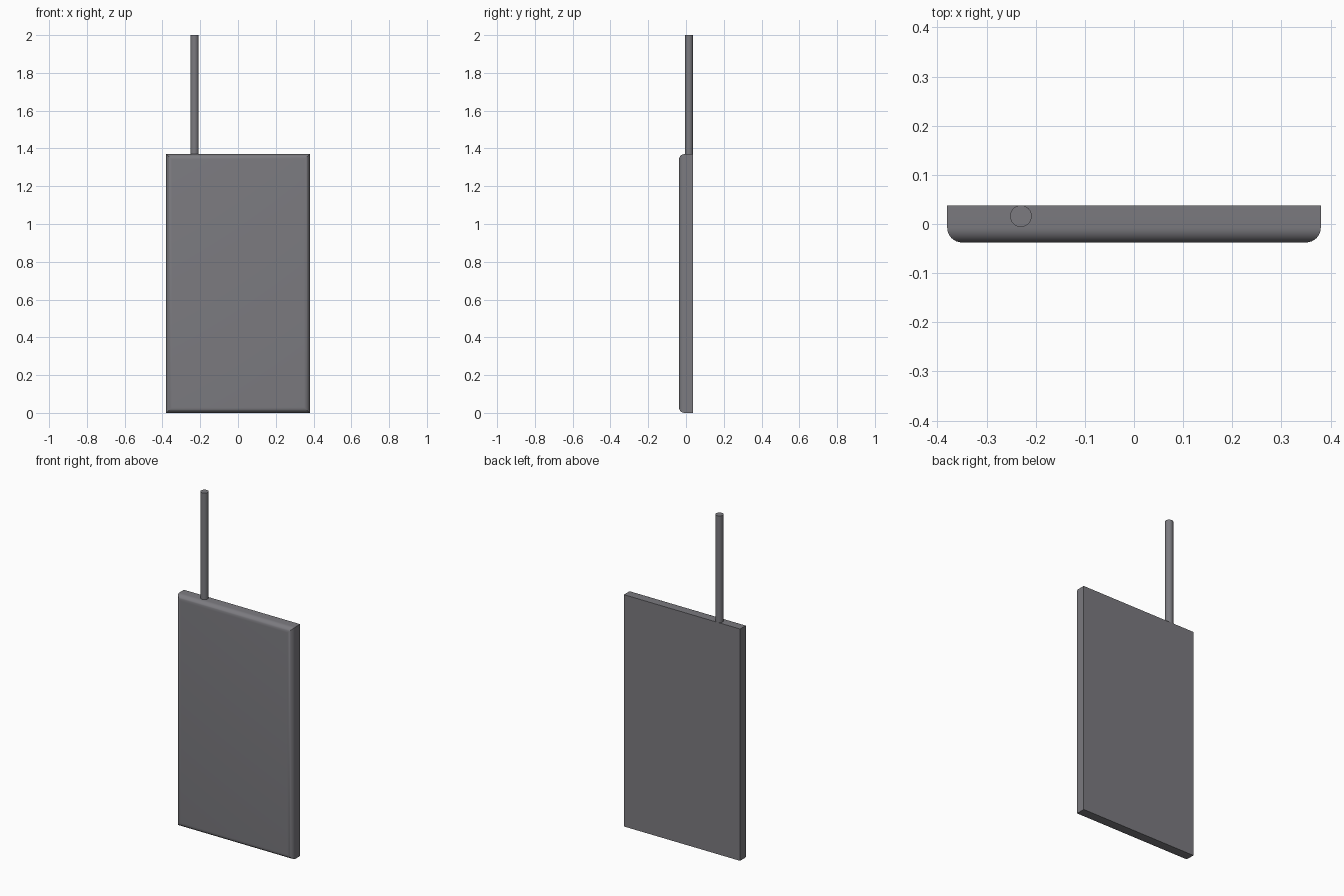
import bpy, bmesh, math

if "Cube" in bpy.data.objects:
    bpy.data.objects.remove(bpy.data.objects["Cube"])

W, D, H = 0.76, 0.075, 1.37

dark = bpy.data.materials.new("dark_grey")
dark.diffuse_color = (0.2, 0.197, 0.215, 1)
dark.use_nodes = True
dark.node_tree.nodes["Principled BSDF"].inputs["Base Color"].default_value = dark.diffuse_color


def finish(name, bm, angle=35):
    mesh = bpy.data.meshes.new(name)
    bm.to_mesh(mesh)
    bm.free()
    mesh.materials.append(dark)
    obj = bpy.data.objects.new(name, mesh)
    bpy.context.collection.objects.link(obj)
    bpy.ops.object.select_all(action='DESELECT')
    obj.select_set(True)
    bpy.context.view_layer.objects.active = obj
    bpy.ops.object.shade_smooth_by_angle(angle=math.radians(angle))
    return obj


# Flat slab body, rounded only around the front face
bm = bmesh.new()
bmesh.ops.create_cube(bm, size=1)
for v in bm.verts:
    v.co = (v.co.x * W, v.co.y * D, (v.co.z + 0.5) * H)
front = [e for e in bm.edges if all(v.co.y < 0 for v in e.verts)]
bmesh.ops.bevel(bm, geom=front, offset=0.03, offset_type='OFFSET',
                segments=8, profile=0.5, affect='EDGES')
finish("body", bm)

# Thin antenna rod standing on the top edge, near the back
bm = bmesh.new()
bmesh.ops.create_cone(bm, cap_ends=True, segments=32, radius1=0.022,
                      radius2=0.022, depth=2.0 - H)
bmesh.ops.translate(bm, verts=bm.verts, vec=(-0.23, 0.016, (2.0 + H) / 2))
finish("antenna", bm)
